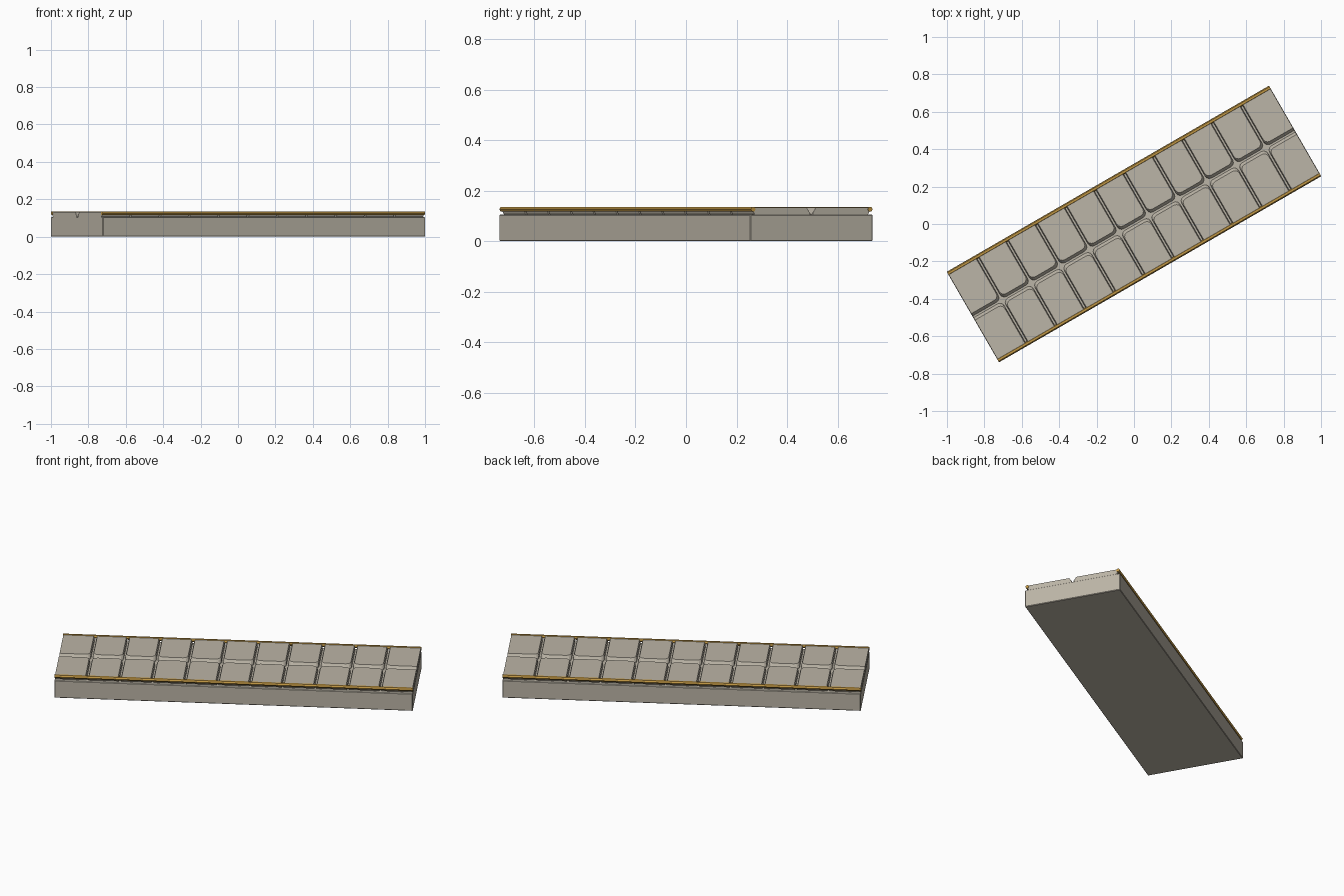
import bpy, bmesh, math
from mathutils import Matrix

if "Cube" in bpy.data.objects:
    bpy.data.objects.remove(bpy.data.objects["Cube"])

L, W, COLS = 1.99, 0.559, 11
ROT = Matrix.Rotation(math.radians(30), 4, 'Z')
STONE = bpy.data.materials.new("warm_stone")
STONE.diffuse_color = (0.50, 0.46, 0.385, 1)
STONE.use_nodes = True
STONE.node_tree.nodes["Principled BSDF"].inputs["Base Color"].default_value = STONE.diffuse_color
GILT = bpy.data.materials.new("gilt")
GILT.diffuse_color = (0.55, 0.32, 0.06, 1)
GILT.use_nodes = True
GILT.node_tree.nodes["Principled BSDF"].inputs["Base Color"].default_value = GILT.diffuse_color


def make_object(name, bm, mat):
    bmesh.ops.recalc_face_normals(bm, faces=bm.faces)
    bm.transform(ROT)
    mesh = bpy.data.meshes.new(name)
    bm.to_mesh(mesh)
    bm.free()
    mesh.materials.append(mat)
    obj = bpy.data.objects.new(name, mesh)
    bpy.context.collection.objects.link(obj)


def loft(bm, rings):
    """Skin a closed solid through rings of equal point count."""
    vs = [[bm.verts.new(p) for p in ring] for ring in rings]
    n = len(vs[0])
    for a, b in zip(vs, vs[1:]):
        for i in range(n):
            j = (i + 1) % n
            bm.faces.new((a[i], a[j], b[j], b[i]))
    bm.faces.new(vs[0][::-1])
    bm.faces.new(vs[-1])


# Heavy stone slab with softened edges
bm = bmesh.new()
bmesh.ops.create_cube(bm, size=1)
bm.transform(Matrix.Translation((0, 0, 0.0525)) @ Matrix.Diagonal((L, W, 0.105, 1)))
bmesh.ops.bevel(bm, geom=bm.edges[:], offset=0.003, segments=1, affect='EDGES')
make_object("stone_base", bm, STONE)


# Paving tile outline: rounded only where it faces the central groove
def outline(u0, u1, v0, v1, z, r0, r1, side):
    pts = [(u1, v1), (u0, v1)]
    for k in range(4):
        a = math.pi + k * math.pi / 6
        pts.append((u0 + r0 + r0 * math.cos(a), v0 + r0 + r0 * math.sin(a)))
    for k in range(4):
        a = -math.pi / 2 + k * math.pi / 6
        pts.append((u1 - r1 + r1 * math.cos(a), v0 + r1 + r1 * math.sin(a)))
    return [(u, v * side, z) for u, v in pts]


# Two rows of tiles, mirrored about the central groove
step = L / COLS
for side, row in ((1, "back"), (-1, "front")):
    bm = bmesh.new()
    for i in range(COLS):
        a, b = -L / 2 + i * step, -L / 2 + (i + 1) * step
        first, last = i == 0, i == COLS - 1
        r0, r1 = (0.002 if first else 0.026), (0.002 if last else 0.026)
        rings = []
        # (height, side inset, groove inset, outer edge)
        for z, gap, groove, edge in ((0.103, 0.005, 0.005, 0.257),
                                     (0.112, 0.005, 0.006, 0.263),
                                     (0.126, 0.006, 0.016, 0.268),
                                     (0.133, 0.010, 0.020, 0.265)):
            rings.append(outline(a + (0.002 if first else gap),
                                 b - (0.002 if last else gap),
                                 groove, edge, z, r0, r1, side))
        loft(bm, rings)
    make_object(row + "_tiles", bm, STONE)

    # Six-sided gilt trim along the long edge
    bm = bmesh.new()
    rings = []
    for u in (-L / 2, L / 2):
        rings.append([(u, side * 0.2675 + 0.011 * math.cos(k * math.pi / 3),
                       0.1265 + 0.0105 * math.sin(k * math.pi / 3)) for k in range(6)])
    loft(bm, rings)
    make_object(row + "_trim", bm, GILT)
